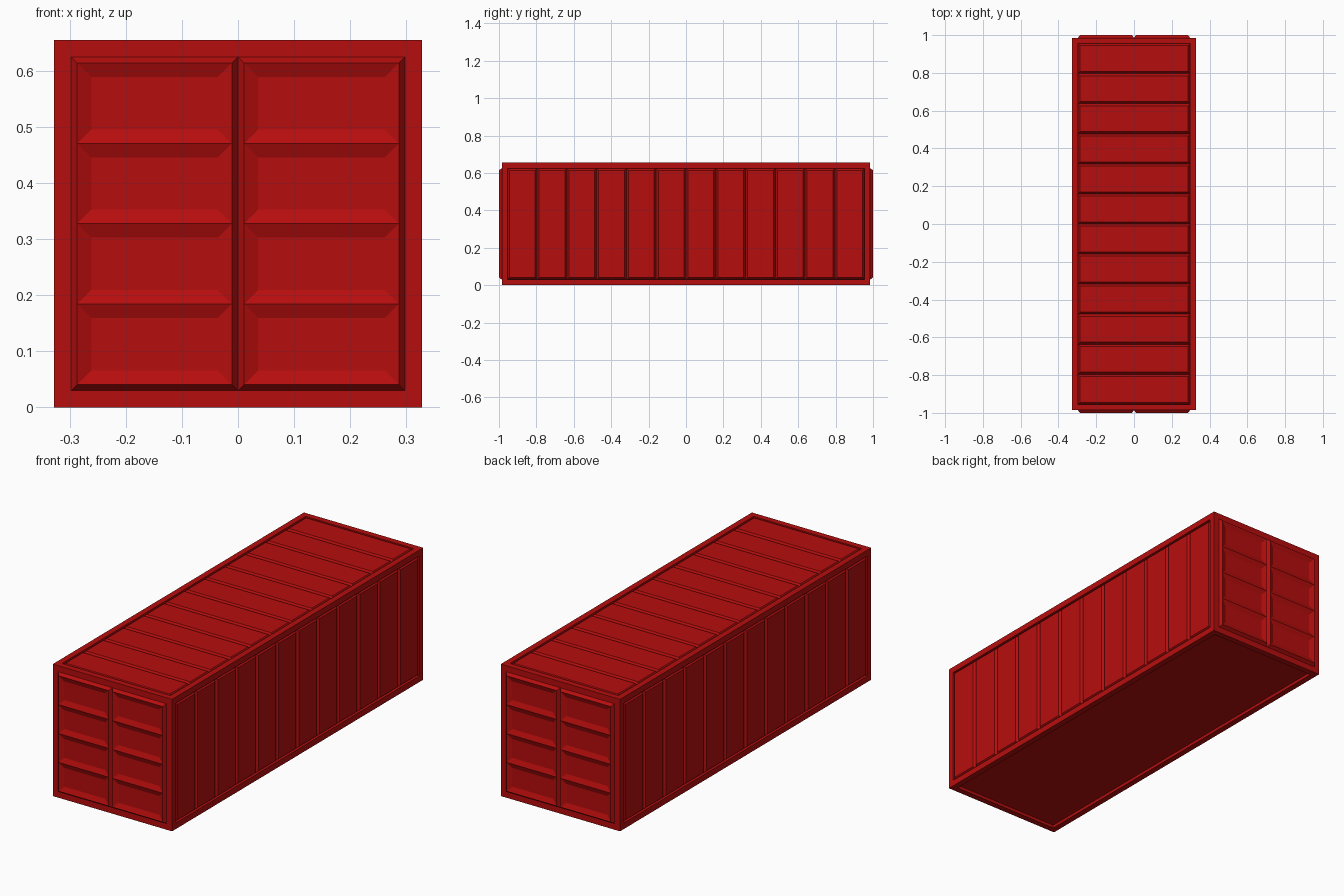
import bpy, bmesh
from mathutils import Matrix, Vector

if "Cube" in bpy.data.objects:
    bpy.data.objects.remove(bpy.data.objects["Cube"])

# overall sizes
W, L, H = 0.655, 1.97, 0.655     # frame width, length, height
BORDER = 0.03                    # frame beam width
DEPTH = 0.015                    # panel relief
BEVEL = 0.011                    # sloped edge of each panel

red = bpy.data.materials.new("container_red")
red.diffuse_color = (0.47, 0.004, 0.004, 1)
red.use_nodes = True
red.node_tree.nodes["Principled BSDF"].inputs["Base Color"].default_value = red.diffuse_color


def plate(name, centre, u, v, w, h, cols, rows, recess, panels=True, door_rows=0):
    """One side of the box: flat frame border around a grid of raised panels."""
    u, v = Vector(u), Vector(v)
    n = u.cross(v)
    iw, ih = w - 2 * BORDER, h - 2 * BORDER
    bm = bmesh.new()
    bmesh.ops.create_grid(bm, x_segments=cols, y_segments=rows, size=1,
                          matrix=Matrix.Diagonal((iw / 2, ih / 2, 1, 1)))
    for vert in bm.verts:
        vert.co.z = -recess
    cells = bm.faces[:]
    rim = [e for e in bm.edges if e.is_boundary]

    # recess wall, then the flat frame border
    steps = [(1, 1, recess)] if recess else []
    steps.append((w / iw, h / ih, 0))
    for sx, sy, dz in steps:
        geom = bmesh.ops.extrude_edge_only(bm, edges=rim)["geom"]
        rim = [g for g in geom if isinstance(g, bmesh.types.BMEdge) and g.is_boundary]
        for vert in {x for e in rim for x in e.verts}:
            vert.co = (vert.co.x * sx, vert.co.y * sy, vert.co.z + dz)
    bmesh.ops.recalc_face_normals(bm, faces=bm.faces[:])
    if cells[0].normal.z < 0:
        bmesh.ops.reverse_faces(bm, faces=bm.faces[:])

    # raised panels with sloped edges
    if panels:
        bmesh.ops.inset_individual(bm, faces=cells, thickness=BEVEL, depth=DEPTH,
                                   use_even_offset=True)

    # doors: cut each leaf into rows and sink every row
    if door_rows:
        dh = ih - 2 * BEVEL
        top = DEPTH - recess

        def leaves():
            return [f for f in bm.faces if all(abs(x.co.z - top) < 1e-4 for x in f.verts)]
        for i in range(1, door_rows):
            fs = leaves()
            geom = fs + list({e for f in fs for e in f.edges}) + list({x for f in fs for x in f.verts})
            bmesh.ops.bisect_plane(bm, geom=geom, dist=1e-6, plane_no=(0, 1, 0),
                                   plane_co=(0, -dh / 2 + dh * i / door_rows, 0))
        bmesh.ops.inset_individual(bm, faces=leaves(), thickness=0.025, depth=-0.01,
                                   use_even_offset=True)

    place = Matrix((u, v, n)).transposed().to_4x4()
    place.translation = centre
    bm.transform(place)
    mesh = bpy.data.meshes.new(name)
    bm.to_mesh(mesh)
    bm.free()
    mesh.materials.append(red)
    bpy.context.collection.objects.link(bpy.data.objects.new(name, mesh))


# long side walls with twelve upright panels
plate("right_wall", (W / 2, 0, H / 2), (0, 1, 0), (0, 0, 1), L, H, 12, 1, DEPTH)
plate("left_wall", (-W / 2, 0, H / 2), (0, -1, 0), (0, 0, 1), L, H, 12, 1, DEPTH)
# roof with twelve cross panels, plain recessed floor
plate("roof", (0, 0, H), (1, 0, 0), (0, 1, 0), W, L, 1, 12, DEPTH)
plate("floor", (0, 0, 0), (-1, 0, 0), (0, 1, 0), W, L, 1, 1, DEPTH, panels=False)
# double doors at both ends
plate("front_doors", (0, -L / 2, H / 2), (1, 0, 0), (0, 0, 1), W, H, 2, 1, 0, door_rows=4)
plate("back_doors", (0, L / 2, H / 2), (-1, 0, 0), (0, 0, 1), W, H, 2, 1, 0, door_rows=4)
